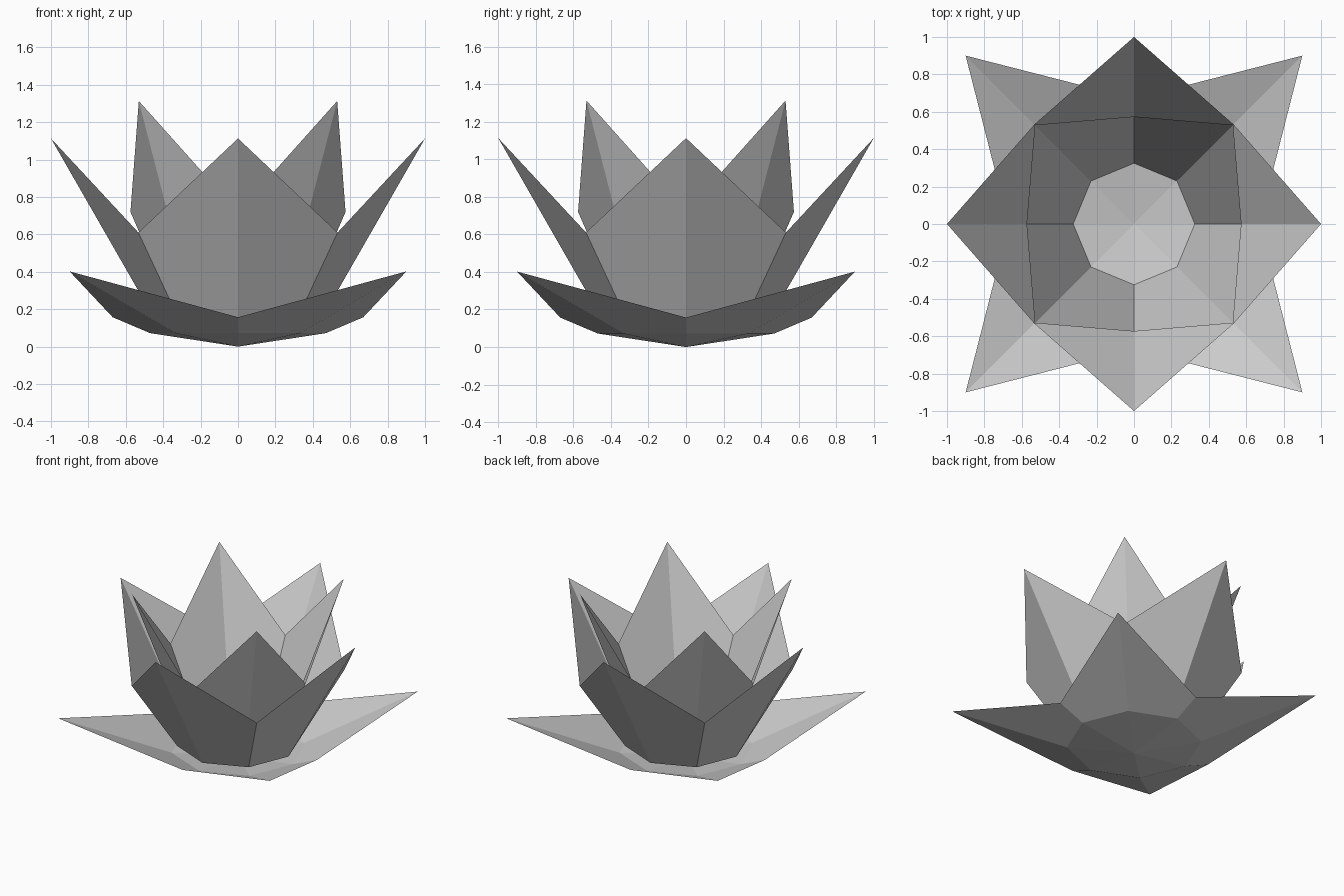
import bpy
import bmesh
from math import cos, sin, pi

cube = bpy.data.objects.get("Cube")
if cube:
    bpy.data.objects.remove(cube, do_unlink=True)

# Single plain grey for every petal
grey = bpy.data.materials.new("petal grey")
grey.use_nodes = True
colour = (0.6, 0.6, 0.6, 1.0)
grey.diffuse_color = colour
grey.node_tree.nodes["Principled BSDF"].inputs["Base Color"].default_value = colour


def petal_tier(name, base_z, ring, notch, tip, tips_on_diagonals):
    """Shallow eight-sided cup whose rim rises into four folded petals.
    ring, notch and tip are (radius, height) pairs."""
    bm = bmesh.new()

    def point(step, radius, z):
        a = step * pi / 4
        return bm.verts.new((radius * cos(a), radius * sin(a), z))

    centre = bm.verts.new((0, 0, base_z))
    inner = [point(i, *ring) for i in range(8)]
    outer = [point(i, *(tip if (i % 2 == 1) == tips_on_diagonals else notch))
             for i in range(8)]
    for i in range(8):
        j = (i + 1) % 8
        bm.faces.new((centre, inner[i], inner[j]))
        bm.faces.new((inner[i], outer[i], outer[j], inner[j]))

    mesh = bpy.data.meshes.new(name)
    bm.to_mesh(mesh)
    bm.free()
    mesh.materials.append(grey)
    obj = bpy.data.objects.new(name, mesh)
    bpy.context.collection.objects.link(obj)
    return obj


# Three nested tiers, each turned an eighth from the one below
petal_tier("lower_petals", 0.0, (0.47, 0.072), (0.67, 0.157), (1.273, 0.402), True)
petal_tier("middle_petals", 0.055, (0.43, 0.12), (0.753, 0.61), (1.0, 1.113), False)
petal_tier("inner_petals", 0.09, (0.325, 0.145), (0.575, 0.72), (0.75, 1.313), True)
